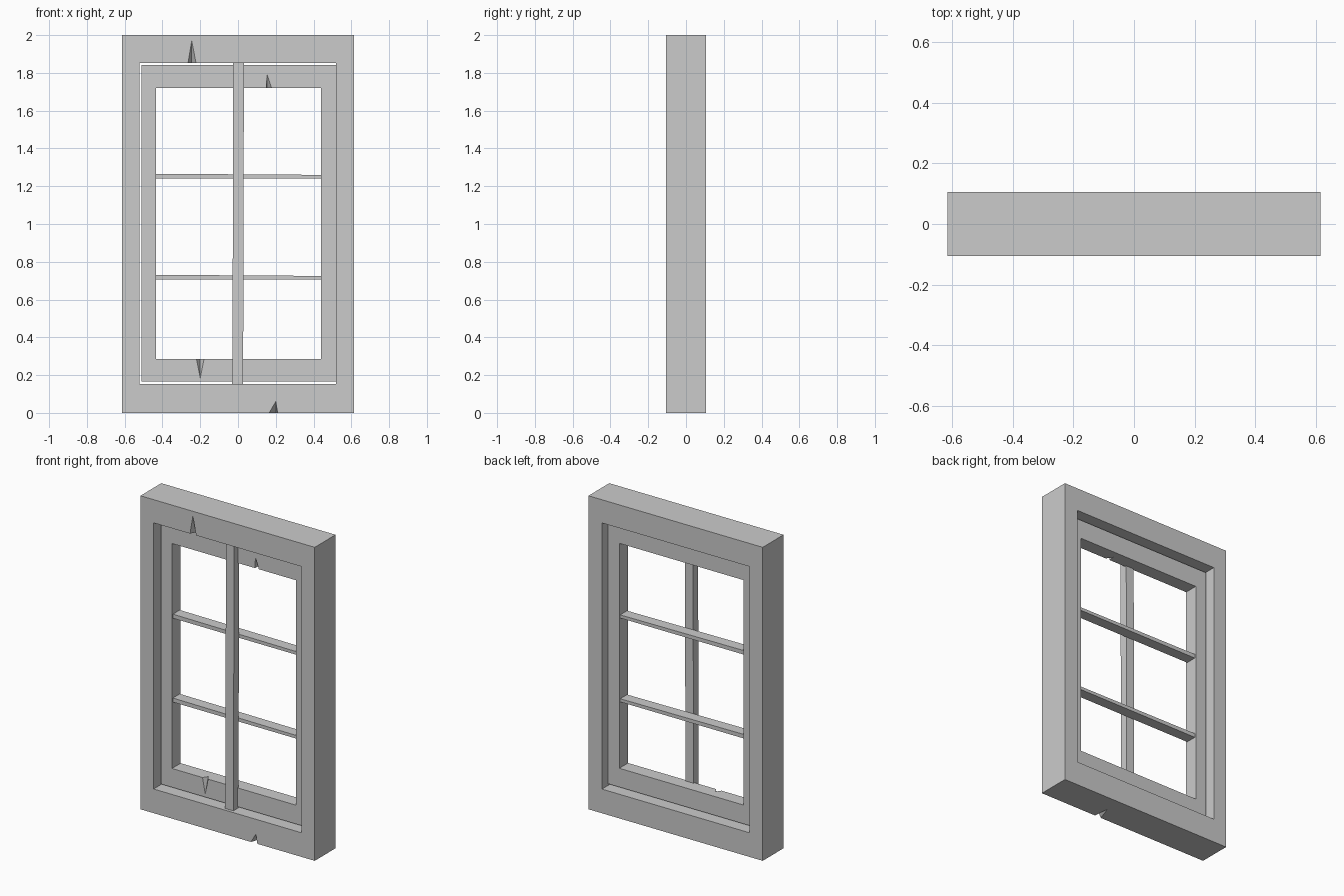
import bpy
import bmesh
from mathutils import Vector

cube = bpy.data.objects.get("Cube")
if cube:
    bpy.data.objects.remove(cube, do_unlink=True)

GREY = (0.6, 0.6, 0.6, 1.0)
mat = bpy.data.materials.new("plain_grey")
mat.use_nodes = True
mat.diffuse_color = GREY
mat.node_tree.nodes["Principled BSDF"].inputs["Base Color"].default_value = GREY


def finish(name, bm):
    bmesh.ops.recalc_face_normals(bm, faces=bm.faces)
    mesh = bpy.data.meshes.new(name)
    bm.to_mesh(mesh)
    bm.free()
    mesh.materials.append(mat)
    obj = bpy.data.objects.new(name, mesh)
    bpy.context.collection.objects.link(obj)
    return obj


def corners(rect):
    left, right, low, high = rect
    return [(left, low), (right, low), (right, high), (left, high)]


def ring(name, outer, inner, depth):
    """Rectangular frame with a rectangular opening, centred on y = 0."""
    bm = bmesh.new()
    loops = [[bm.verts.new((x, y, z)) for x, z in corners(rect)]
             for rect, y in ((outer, -depth), (inner, -depth),
                             (inner, depth), (outer, depth))]
    for a, b in zip(loops, loops[1:] + loops[:1]):
        for i in range(4):
            j = (i + 1) % 4
            bm.faces.new((a[i], a[j], b[j], b[i]))
    return finish(name, bm)


def bar(name, profile, front, back):
    """Four-sided outline in x and z, extruded along y."""
    bm = bmesh.new()
    face = bm.faces.new([bm.verts.new((x, front, z)) for x, z in profile])
    out = bmesh.ops.extrude_face_region(bm, geom=[face])
    moved = [v for v in out["geom"] if isinstance(v, bmesh.types.BMVert)]
    bmesh.ops.translate(bm, verts=moved, vec=(0, back - front, 0))
    return finish(name, bm)


def chip(target, left, right, edge, tip, front, depth):
    """Cut a pointed splinter notch into a front edge."""
    a, b = Vector((left, front, edge)), Vector((right, front, edge))
    t = Vector((tip[0], front, tip[1]))
    d = Vector((tip[0], front + depth, edge))
    mid = (t + d) / 2
    # Enlarged wedge whose two valley sides keep their planes
    points = [t + (t - d) * 0.5, d + (d - t) * 0.5,
              mid + (a - mid) * 2, mid + (b - mid) * 2]
    bm = bmesh.new()
    v = [bm.verts.new(p) for p in points]
    for skip in range(4):
        bm.faces.new([v[i] for i in range(4) if i != skip])
    cutter = finish("chip_cutter", bm)
    cutter.hide_render = True
    mod = target.modifiers.new("chip", 'BOOLEAN')
    mod.operation = 'DIFFERENCE'
    mod.solver = 'EXACT'
    mod.object = cutter
    bpy.context.view_layer.objects.active = target
    bpy.ops.object.modifier_apply(modifier=mod.name)
    bpy.data.objects.remove(cutter, do_unlink=True)


# Outer frame and inner sash, with a thin gap between them
FRONT, SASH = 0.105, 0.044
frame = ring("outer_frame", (-0.615, 0.615, 0, 2), (-0.522, 0.52, 0.154, 1.852), FRONT)
sash = ring("inner_sash", (-0.511, 0.519, 0.165, 1.841), (-0.435, 0.44, 0.285, 1.72), SASH)

# Upright bar on the front of the sash, slightly uneven
bar("upright_bar", [(-0.031, 0.154), (0.027, 0.154), (0.03, 1.2),
                    (0.031, 1.852), (-0.026, 1.852), (-0.028, 0.7)], -0.085, -0.034)

# Horizontal glazing bars, tapering a little to one side
for name, low in (("lower_glazing_bar", 0.705), ("upper_glazing_bar", 1.24)):
    bar(name, [(-0.44, low), (0.445, low), (0.445, low + 0.02), (-0.44, low + 0.026)],
        -0.035, 0.035)

# Splintered chips in the wood
chip(frame, -0.265, -0.222, 1.852, (-0.245, 1.97), -FRONT, 0.04)
chip(frame, 0.165, 0.21, 0, (0.2, 0.06), -FRONT, 0.1)
chip(sash, 0.15, 0.178, 1.72, (0.154, 1.79), -SASH, 0.04)
chip(sash, -0.22, -0.18, 0.285, (-0.2, 0.185), -SASH, 0.03)
